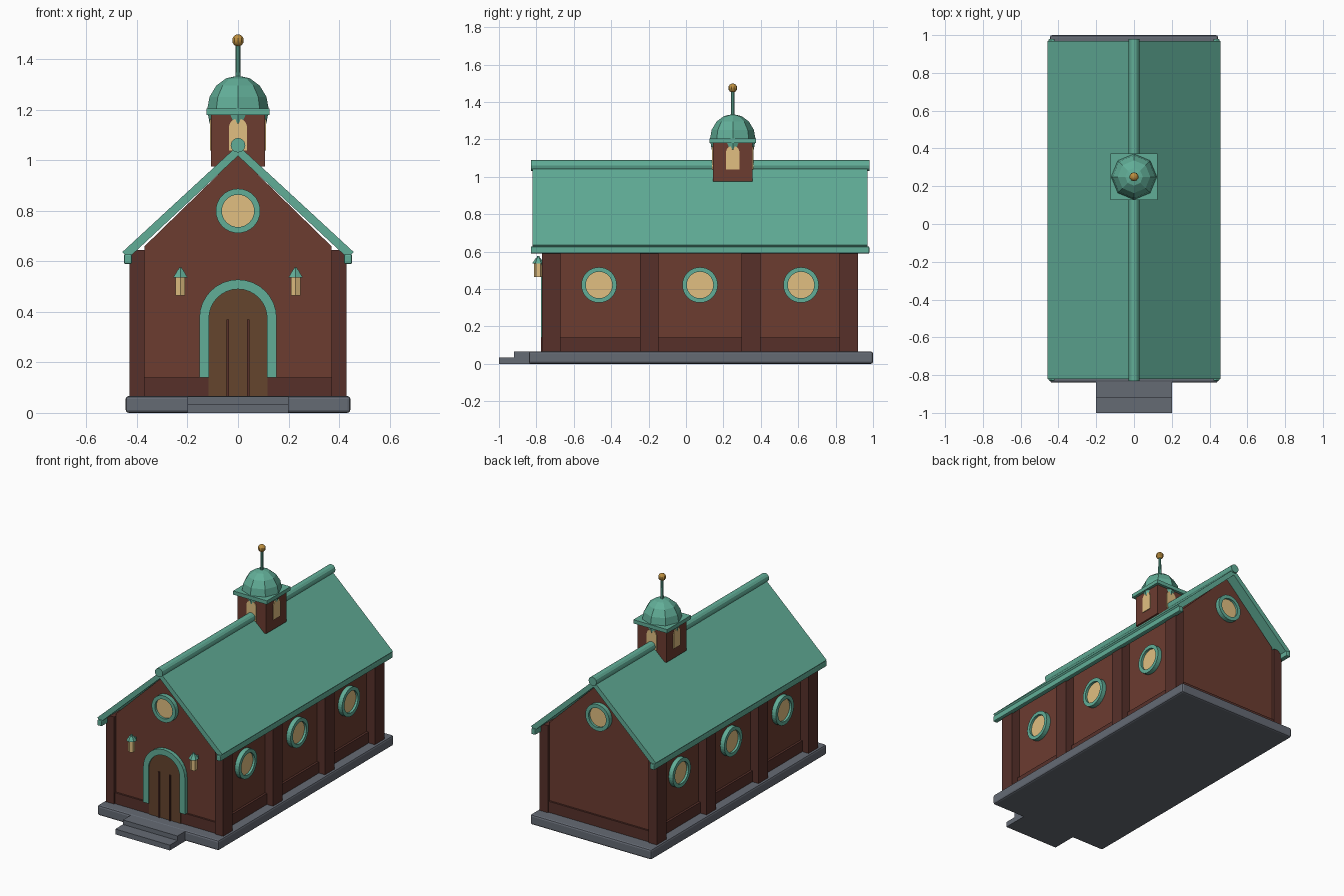
import bpy, bmesh
from math import pi, sin, cos
from mathutils import Matrix, Vector

if "Cube" in bpy.data.objects:
    bpy.data.objects.remove(bpy.data.objects["Cube"])


def mat(name, r, g, b):
    m = bpy.data.materials.new(name)
    m.diffuse_color = (r, g, b, 1)
    m.use_nodes = True
    m.node_tree.nodes["Principled BSDF"].inputs["Base Color"].default_value = m.diffuse_color
    return m


BRICK = mat("brick", 0.15, 0.045, 0.03)
DARK = mat("dark_brick", 0.095, 0.03, 0.023)
COPPER = mat("copper", 0.12, 0.42, 0.31)
GLASS = mat("glass", 0.75, 0.52, 0.22)
WOOD = mat("wood", 0.13, 0.058, 0.027)
STONE = mat("stone", 0.13, 0.145, 0.175)
GOLD = mat("gold", 0.5, 0.27, 0.05)


def finish(name, bm, m):
    bmesh.ops.recalc_face_normals(bm, faces=bm.faces)
    me = bpy.data.meshes.new(name)
    bm.to_mesh(me)
    bm.free()
    me.materials.append(m)
    ob = bpy.data.objects.new(name, me)
    bpy.context.collection.objects.link(ob)
    return ob


def box(name, x, y, z, m, bevel=0):
    bm = bmesh.new()
    bmesh.ops.create_cube(bm, size=1)
    for v in bm.verts:
        v.co = [a + (b - a) * (c + 0.5) for (a, b), c in zip((x, y, z), v.co)]
    if bevel:
        bmesh.ops.bevel(bm, geom=bm.edges[:], offset=bevel, segments=2, affect='EDGES', profile=0.5)
    return finish(name, bm, m)


def prism(name, pts, y0, y1, m, xf=Matrix()):
    """Extrude an (x, z) outline from y0 to y1."""
    bm = bmesh.new()
    f = bm.faces.new([bm.verts.new((x, y0, z)) for x, z in pts])
    r = bmesh.ops.extrude_face_region(bm, geom=[f])
    for v in r["geom"]:
        if isinstance(v, bmesh.types.BMVert):
            v.co.y = y1
    bm.transform(xf)
    return finish(name, bm, m)


def cone(name, loc, r1, r2, h, n, m, rot=Matrix()):
    bm = bmesh.new()
    bmesh.ops.create_cone(bm, cap_ends=True, segments=n, radius1=r1, radius2=r2, depth=h,
                          matrix=Matrix.Translation(loc) @ rot)
    return finish(name, bm, m)


def ball(name, loc, r, zscale, u, v, m):
    bm = bmesh.new()
    bmesh.ops.create_uvsphere(bm, u_segments=u, v_segments=v, radius=r,
                              matrix=Matrix.Translation(loc) @ Matrix.Diagonal((1, 1, zscale, 1)))
    return finish(name, bm, m)


def arc(r, zc, n=16):
    return [(r * cos(pi * i / n), zc + r * sin(pi * i / n)) for i in range(n + 1)]


def round_window(name, loc, angle, ro, ri):
    """Ring and pane whose front faces -y before turning about z."""
    xf = Matrix.Translation(loc) @ Matrix.Rotation(angle, 4, 'Z')
    n = 32
    circ = [(cos(2 * pi * i / n), sin(2 * pi * i / n)) for i in range(n)]
    bm = bmesh.new()
    loops = [[bm.verts.new((r * c, y, r * s)) for c, s in circ]
             for r, y in ((ro, 0.01), (ro, -0.03), (ri, -0.03), (ri, 0.01))]
    for k in range(4):
        a, b = loops[k], loops[(k + 1) % 4]
        for i in range(n):
            j = (i + 1) % n
            bm.faces.new((a[i], a[j], b[j], b[i]))
    bm.transform(xf)
    finish(name + "_ring", bm, COPPER)
    prism(name + "_pane", [(ri * c, ri * s) for c, s in circ], 0.01, -0.015, GLASS, xf)


# base and steps
box("base", (-0.445, 0.445), (-0.84, 1.0), (0, 0.067), STONE, 0.012)
box("upper_step", (-0.2, 0.2), (-0.92, -0.82), (0, 0.065), STONE)
box("lower_step", (-0.2, 0.2), (-1.0, -0.91), (0, 0.035), STONE)

# walls, plinth and pilasters
prism("walls", [(-0.37, 0.06), (0.37, 0.06), (0.37, 0.66), (0, 1.02), (-0.37, 0.66)], -0.75, 0.9, BRICK)
box("plinth", (-0.385, 0.385), (-0.762, 0.912), (0.06, 0.14), DARK)
for s in (-1, 1):
    for i, yc in enumerate((-0.72, -0.197, 0.348, 0.87)):
        box(f"pilaster_{s}_{i}", sorted((s * 0.37, s * 0.43)), (yc - 0.05, yc + 0.05), (0.06, 0.645), DARK)

# roof, eaves and ridge
for s in (-1, 1):
    prism(f"roof_slope_{s}", [(0, 1.06), (s * 0.458, 0.637), (s * 0.435, 0.612), (0, 1.018)], -0.82, 0.97, COPPER)
    box(f"eave_trim_{s}", sorted((s * 0.42, s * 0.452)), (-0.83, 0.98), (0.59, 0.628), COPPER, 0.006)
cone("ridge", (0, 0.075, 1.06), 0.029, 0.029, 1.81, 12, COPPER, Matrix.Rotation(pi / 2, 4, 'X'))

# round windows
for s in (-1, 1):
    for i, y in enumerate((-0.465, 0.075, 0.615)):
        round_window(f"side_window_{s}_{i}", (s * 0.37, y, 0.422), s * pi / 2, 0.095, 0.071)
round_window("front_window", (0, -0.75, 0.8), 0, 0.088, 0.064)
round_window("back_window", (0, 0.9, 0.8), pi, 0.088, 0.064)

# door
prism("door_frame", [(0.153, 0.14)] + arc(0.153, 0.375) + [(-0.153, 0.14), (-0.115, 0.14)]
      + arc(0.115, 0.375)[::-1] + [(0.115, 0.14)], -0.74, -0.775, COPPER)
prism("door", [(0.116, 0.065)] + arc(0.116, 0.375) + [(-0.116, 0.065)], -0.74, -0.767, WOOD)
for s in (-1, 1):
    box(f"door_batten_{s}", (s * 0.04 - 0.005, s * 0.04 + 0.005), (-0.775, -0.76), (0.067, 0.37), DARK)

# lanterns
for s in (-1, 1):
    x = s * 0.228
    cone(f"lantern_body_{s}", (x, -0.79, 0.502), 0.022, 0.022, 0.075, 6, GLASS)
    cone(f"lantern_cap_{s}", (x, -0.79, 0.552), 0.032, 0.012, 0.03, 6, COPPER)
    cone(f"lantern_tip_{s}", (x, -0.79, 0.57), 0.01, 0.006, 0.012, 6, COPPER)
    box(f"lantern_bracket_{s}", (x - 0.007, x + 0.007), (-0.785, -0.74), (0.53, 0.545), COPPER)

# bell turret
TY = 0.25
box("turret", (-0.106, 0.106), (TY - 0.106, TY + 0.106), (0.975, 1.185), BRICK)
for i in range(4):
    xf = Matrix.Translation((0, TY, 0)) @ Matrix.Rotation(i * pi / 2, 4, 'Z')
    prism(f"turret_window_{i}", [(0.036, 1.04)] + arc(0.036, 1.13, 10) + [(-0.036, 1.04)], -0.1, -0.111, GLASS, xf)
box("turret_cornice", (-0.124, 0.124), (TY - 0.124, TY + 0.124), (1.18, 1.205), COPPER)
ball("dome", (0, TY, 1.2), 0.122, 1.11, 8, 8, COPPER)
cone("spire", (0, TY, 1.39), 0.01, 0.009, 0.14, 8, COPPER)
ball("finial", (0, TY, 1.475), 0.024, 1, 10, 8, GOLD)
